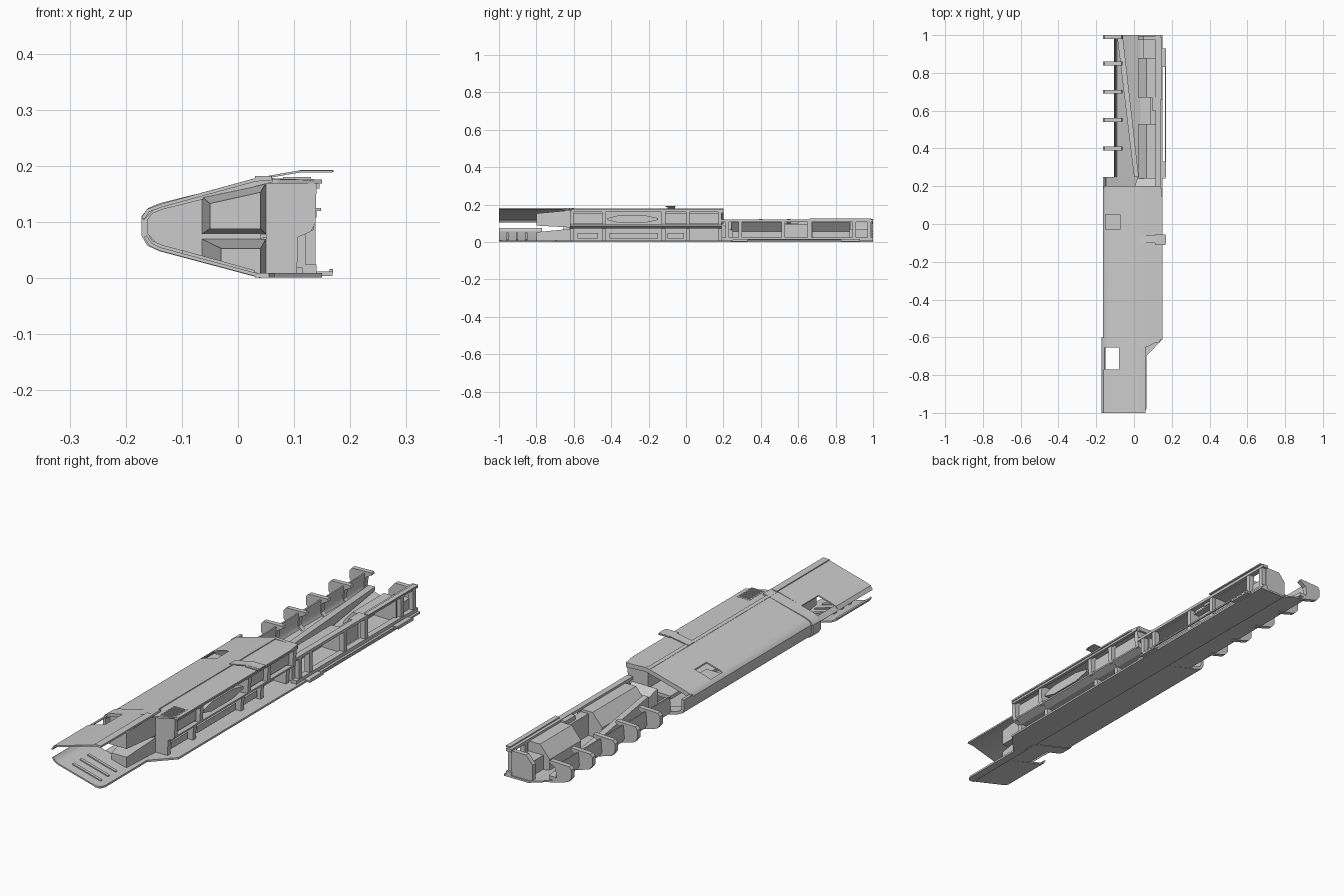
import bpy, bmesh, math

T = 0.006


def finish(name, bm, smooth=False):
    bmesh.ops.recalc_face_normals(bm, faces=bm.faces)
    me = bpy.data.meshes.new(name)
    bm.to_mesh(me)
    bm.free()
    ob = bpy.data.objects.new(name, me)
    bpy.context.collection.objects.link(ob)
    if smooth:
        bpy.context.view_layer.objects.active = ob
        ob.select_set(True)
        bpy.ops.object.shade_smooth_by_angle(angle=math.radians(35))
        ob.select_set(False)
    return ob


def loft(name, a, b, y0, y1, closed=True, smooth=False):
    """Join xz profile a at y0 to profile b at y1."""
    bm = bmesh.new()
    va = [bm.verts.new((x, y0, z)) for x, z in a]
    vb = [bm.verts.new((x, y1, z)) for x, z in b]
    n = len(a)
    for i in range(n):
        j = (i + 1) % n
        bm.faces.new((va[i], va[j], vb[j], vb[i]))
    bm.faces.new(va)
    bm.faces.new(vb[::-1])
    return finish(name, bm, smooth)


def prism(name, prof, y0, y1, smooth=False):
    return loft(name, prof, prof, y0, y1, smooth=smooth)


def thick(pts, t=T):
    """Turn an open polyline into a closed band, thickness on its left."""
    inner = []
    for i, (x, z) in enumerate(pts):
        ns = []
        for a, b in ((i - 1, i), (i, i + 1)):
            if a >= 0 and b < len(pts):
                dx, dz = pts[b][0] - pts[a][0], pts[b][1] - pts[a][1]
                l = math.hypot(dx, dz)
                ns.append((-dz / l, dx / l))
        nx, nz = sum(n[0] for n in ns), sum(n[1] for n in ns)
        k = t * len(ns) / (nx * nx + nz * nz)
        if len(ns) == 1:
            k = t
        inner.append((x + nx * k, z + nz * k))
    return pts + inner[::-1]


def strip(name, pts, y0, y1, t=T, smooth=False):
    return prism(name, thick(pts, t), y0, y1, smooth)


def box(name, x0, x1, y0, y1, z0, z1):
    return prism(name, [(x0, z0), (x1, z0), (x1, z1), (x0, z1)], y0, y1)


def plate(name, pts, z0, z1):
    """Extrude an xy outline vertically."""
    bm = bmesh.new()
    lo = [bm.verts.new((x, y, z0)) for x, y in pts]
    hi = [bm.verts.new((x, y, z1)) for x, y in pts]
    for i in range(len(pts)):
        j = (i + 1) % len(pts)
        bm.faces.new((lo[i], lo[j], hi[j], hi[i]))
    bm.faces.new(lo)
    bm.faces.new(hi)
    return finish(name, bm)


# Hull shell: rounded left edge, sloping upper and lower sides
upper = [(0.045, 0.181), (-0.135, 0.133), (-0.155, 0.125), (-0.165, 0.112)]
lower = [(-0.165, 0.078), (-0.158, 0.062), (-0.14, 0.053), (0.04, 0.003)]
strip("main_hull", upper + lower, -0.62, 0.2, smooth=True)
grow = [(0.06, 0.185), (-0.138, 0.136), (-0.16, 0.127), (-0.172, 0.112),
        (-0.172, 0.078), (-0.162, 0.06), (-0.14, 0.05), (0.04, 0.002)]
strip("forward_collar", grow, -0.655, -0.60, 0.012, True)
strip("aft_collar", [(-0.165, 0.12)] + lower, 0.19, 0.25, 0.012, True)
strip("aft_collar_rim", [(0.14, 0.176)] + upper, 0.185, 0.2, 0.018)

# Forward section: separate upper and lower shells with a side opening
strip("forward_upper_shell", [(0.06, 0.183), (0.03, 0.18), (-0.138, 0.134),
                              (-0.162, 0.125), (-0.172, 0.11)], -1, -0.77, smooth=True)
strip("forward_upper_bridge", [(0.06, 0.183), (0.03, 0.18), (-0.08, 0.15)], -0.77, -0.655)
strip("forward_lower_shell", [(-0.168, 0.075), (-0.158, 0.06), (-0.14, 0.051), (0.04, 0.003)],
      -1, -0.77, smooth=True)
strip("forward_lower_bridge", [(-0.08, 0.036), (0.04, 0.003)], -0.77, -0.655)
strip("forward_side_rail", [(-0.155, 0.127), (-0.172, 0.11)], -0.77, -0.655)

# Forward interior: bulkhead, equipment block and floor grooves
prism("forward_bulkhead", [(-0.16, 0.08), (-0.16, 0.11), (-0.14, 0.13), (0.04, 0.175),
                           (0.04, 0.01), (-0.14, 0.058)], -0.625, -0.61)
loft("forward_block", [(-0.05, 0.09), (0.04, 0.09), (0.04, 0.155), (-0.05, 0.135)],
     [(-0.065, 0.08), (0.05, 0.08), (0.05, 0.172), (-0.065, 0.148)], -0.80, -0.62)
loft("forward_lower_block", [(-0.03, 0.026), (0.04, 0.01), (0.04, 0.055), (-0.03, 0.055)],
     [(-0.065, 0.03), (0.05, 0.01), (0.05, 0.072), (-0.065, 0.072)], -0.80, -0.62)
for y in (-0.96, -0.91, -0.86):
    loft("floor_ridge", [(-0.1, 0.046), (0.03, 0.01), (0.03, 0.016), (-0.1, 0.052)],
         [(-0.1, 0.046), (0.03, 0.01), (0.03, 0.016), (-0.1, 0.052)], y, y + 0.012)

# Flat roof and floor decks
plate("roof_deck", [(0.03, -0.65), (0.07, -0.65), (0.15, -0.61), (0.15, 0.14), (0.14, 0.2),
                    (0.03, 0.2)], 0.171, 0.178)
plate("floor_deck", [(0.03, -1), (0.055, -1), (0.065, -0.98), (0.065, -0.7), (0.15, -0.61),
                     (0.15, 1), (0.03, 1)], 0.003, 0.011)
box("roof_front_lip", 0.03, 0.06, -1, -0.65, 0.176, 0.184)

# Roof vent with slats
box("roof_vent_base", 0.075, 0.135, -0.63, -0.53, 0.176, 0.179)
for i in range(6):
    y = -0.625 + i * 0.016
    box("vent_slat", 0.08, 0.13, y, y + 0.007, 0.179, 0.182)

# Roof arm reaching over the open side
strip("roof_arm", [(0.17, 0.195), (0.115, 0.195), (0.08, 0.189), (0.03, 0.18)], -0.1, -0.06, 0.004)
box("roof_arm_tip", 0.11, 0.168, -0.11, -0.055, 0.190, 0.194)

# Midship interior: stepped frames, backing walls and shelf
frame = [(0.05, 0.011), (0.105, 0.011), (0.107, 0.075), (0.13, 0.085), (0.138, 0.1),
         (0.14, 0.172), (0.05, 0.172)]
for y in (-0.62, -0.45, -0.13, 0.0, 0.17):
    prism("bay_frame", frame, y, y + 0.02)
box("upper_back_wall", 0.045, 0.051, -0.6, 0.19, 0.09, 0.172)
box("lower_back_wall", 0.04, 0.046, -0.6, 0.19, 0.01, 0.08)
prism("bay_shelf", [(-0.06, 0.07), (0.105, 0.075), (0.135, 0.088), (0.135, 0.095),
                    (0.1, 0.09), (-0.06, 0.085)], -0.61, 0.19)
for y0, y1 in ((-0.6, -0.45), (-0.11, 0.0), (0.02, 0.17)):
    box("upper_bay_panel", 0.112, 0.12, y0, y1, 0.1, 0.158)
for y0, y1 in ((-0.58, -0.47), (-0.41, -0.15), (-0.1, -0.01)):
    box("lower_bay_panel", 0.088, 0.095, y0, y1, 0.022, 0.05)
bm = bmesh.new()
pts = [(-0.42, 0.12), (-0.36, 0.105), (-0.22, 0.105), (-0.15, 0.12),
       (-0.15, 0.13), (-0.22, 0.145), (-0.36, 0.145), (-0.42, 0.13)]
f = bm.faces.new([bm.verts.new((0.10, y, z)) for y, z in pts])
g = bmesh.ops.extrude_face_region(bm, geom=[f])
bmesh.ops.translate(bm, vec=(0.03, 0, 0), verts=[v for v in g["geom"] if isinstance(v, bmesh.types.BMVert)])
finish("centre_bay_blister", bm)
box("roof_edge_beam", 0.132, 0.145, -0.61, 0.19, 0.162, 0.172)

# Aft section: open lower hull with left wall and hooked ribs
strip("aft_lower_hull", [(-0.1, 0.115), (-0.105, 0.06), (-0.095, 0.042), (0.04, 0.003)], 0.25, 1, smooth=True)
hook = [(-0.06, 0.03), (-0.115, 0.045), (-0.15, 0.056), (-0.165, 0.075), (-0.165, 0.11),
        (-0.155, 0.122), (-0.065, 0.125), (-0.062, 0.115), (-0.09, 0.1), (-0.095, 0.06)]
for y in (0.39, 0.54, 0.69, 0.84, 0.98):
    prism("hull_rib", hook, y, y + 0.02)
loft("diagonal_beam", [(0.0, 0.02), (0.025, 0.02), (0.025, 0.09), (0.0, 0.09)],
     [(-0.09, 0.045), (-0.06, 0.045), (-0.06, 0.06), (-0.09, 0.06)], 0.25, 1)

# Aft right wall: frame of rails and posts
box("aft_top_rail", 0.115, 0.14, 0.19, 1, 0.11, 0.122)
box("aft_upper_lip", 0.128, 0.148, 0.66, 0.99, 0.122, 0.127)
box("aft_bottom_rail", 0.115, 0.14, 0.19, 1, 0.011, 0.026)
for y in (0.21, 0.28, 0.51, 0.65, 0.89, 0.97):
    box("aft_post", 0.115, 0.138, y, y + 0.02, 0.02, 0.115)

# Aft recessed bays with sloping inner covers
for y0, y1 in ((0.24, 0.53), (0.67, 0.88)):
    cover = [(0.02, 0.01), (0.02, 0.06), (0.065, 0.113), (0.125, 0.113)]
    strip("bay_cover", cover, y0, y1, -T)
    for y in (y0, y1 - T):
        prism("bay_cover_end", cover + [(0.125, 0.01)], y, y + T)
box("centre_bay_back", 0.085, 0.092, 0.53, 0.67, 0.011, 0.1)
box("aft_centre_shelf", 0.085, 0.12, 0.53, 0.67, 0.095, 0.102)
box("aft_control_box", 0.095, 0.125, 0.6, 0.67, 0.1, 0.12)
box("aft_end_bay", 0.05, 0.12, 0.88, 0.98, 0.011, 0.07)
prism("aft_end_bracket", [(0.02, 0.011), (0.12, 0.011), (0.12, 0.115), (0.05, 0.115), (0.02, 0.08)], 0.975, 0.995)

# Transition ledge between midship and aft
loft("transition_step", [(0.0, 0.02), (0.12, 0.02), (0.12, 0.1), (0.0, 0.1)],
     [(0.02, 0.02), (0.12, 0.02), (0.12, 0.06), (0.02, 0.06)], 0.19, 0.25)

# Thin handrail beside the aft floor
box("handrail", 0.163, 0.169, 0.25, 0.93, 0.012, 0.018)
for y0, y1 in ((0.24, 0.33), (0.83, 0.93)):
    box("handrail_mount", 0.14, 0.168, y0, y1, 0.006, 0.014)

# Small hatch recess in the upper hull
cut = box("hatch_cutter", -0.15, -0.075, -0.03, 0.05, 0.10, 0.2)
cut.hide_render = True
cut.hide_viewport = True
mod = bpy.data.objects["main_hull"].modifiers.new("hatch", "BOOLEAN")
mod.operation = "DIFFERENCE"
mod.object = cut
box("hatch_floor", -0.15, -0.07, -0.035, 0.055, 0.112, 0.117)

# Rest everything on the ground
low = min(v.co.z for o in bpy.data.objects for v in o.data.vertices)
for o in bpy.data.objects:
    o.location.z -= low
